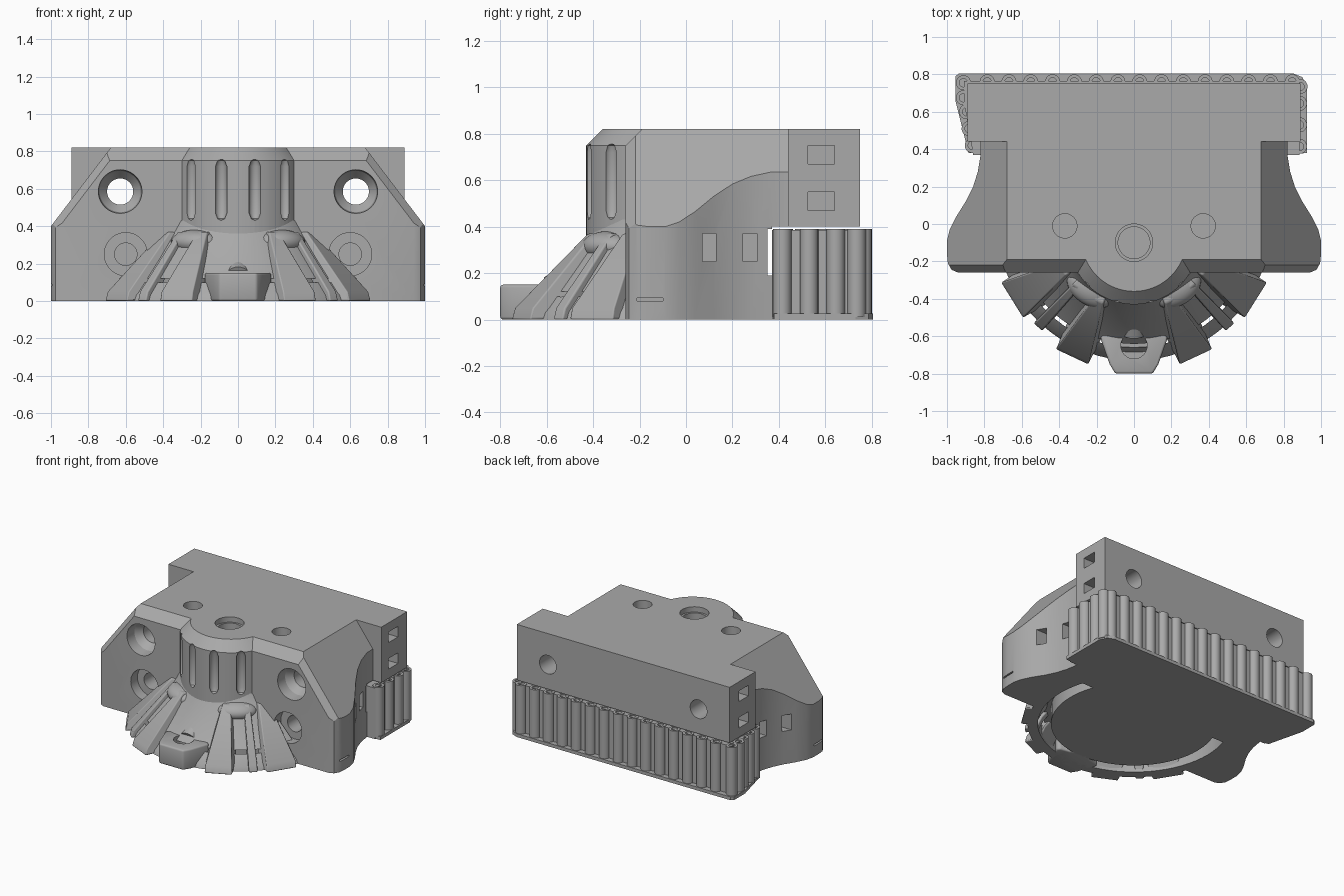
import bpy, bmesh
from math import radians, pi, sin, cos
from mathutils import Matrix, Vector

if "Cube" in bpy.data.objects:
    bpy.data.objects.remove(bpy.data.objects["Cube"])

GREY = (0.40, 0.40, 0.40, 1)
grey = bpy.data.materials.new("plain grey")
grey.use_nodes = True
grey.diffuse_color = GREY
grey.node_tree.nodes["Principled BSDF"].inputs["Base Color"].default_value = GREY


def finish(name, bm, matrix=None):
    if matrix:
        bm.transform(matrix)
    bmesh.ops.recalc_face_normals(bm, faces=bm.faces)
    mesh = bpy.data.meshes.new(name)
    bm.to_mesh(mesh)
    bm.free()
    mesh.materials.append(grey)
    ob = bpy.data.objects.new(name, mesh)
    bpy.context.collection.objects.link(ob)
    return ob


def prism_bm(outline, z0, z1):
    bm = bmesh.new()
    face = bm.faces.new([bm.verts.new((x, y, z0)) for x, y in outline])
    top = bmesh.ops.extrude_face_region(bm, geom=[face])["geom"]
    bmesh.ops.translate(bm, vec=(0, 0, z1 - z0), verts=[v for v in top if isinstance(v, bmesh.types.BMVert)])
    return bm


def prism(name, outline, z0, z1):
    return finish(name, prism_bm(outline, z0, z1))


def box(name, x0, x1, y0, y1, z0, z1):
    return prism(name, [(x0, y0), (x1, y0), (x1, y1), (x0, y1)], z0, z1)


def lathe_bm(profile, steps=48):
    bm = bmesh.new()
    vs = [bm.verts.new((r, 0, z)) for r, z in profile]
    es = [bm.edges.new(p) for p in zip(vs, vs[1:])]
    bmesh.ops.spin(bm, geom=vs + es, cent=(0, 0, 0), axis=(0, 0, 1), angle=2 * pi, steps=steps)
    bmesh.ops.remove_doubles(bm, verts=bm.verts, dist=1e-5)
    return bm


def lathe(name, profile, matrix=None, steps=48):
    return finish(name, lathe_bm(profile, steps), matrix)


def slice_off(bm, point, normal):
    cut = bmesh.ops.bisect_plane(bm, geom=bm.verts[:] + bm.edges[:] + bm.faces[:],
                                 plane_co=point, plane_no=normal, clear_outer=True)
    edges = [e for e in cut["geom_cut"] if isinstance(e, bmesh.types.BMEdge)]
    bmesh.ops.holes_fill(bm, edges=edges)


def boolean(ob, others, operation):
    bpy.context.view_layer.objects.active = ob
    for other in others:
        mod = ob.modifiers.new("join", "BOOLEAN")
        mod.operation, mod.solver, mod.object = operation, "EXACT", other
        bpy.ops.object.modifier_apply(modifier=mod.name)
        bpy.data.objects.remove(other)


def smooth(ob, angle=32):
    bpy.ops.object.select_all(action="DESELECT")
    ob.select_set(True)
    bpy.context.view_layer.objects.active = ob
    bpy.ops.object.shade_smooth_by_angle(angle=radians(angle))


def bevel(ob, width):
    mod = ob.modifiers.new("soft edges", "BEVEL")
    mod.width, mod.segments, mod.limit_method = width, 3, "ANGLE"


def at(x, y, z=0):
    return Matrix.Translation((x, y, z))


# Main housing with flared wings and sloped shoulders
half = [(0.94, -0.26), (0.975, -0.245), (0.995, -0.21), (1, -0.16), (1, -0.09), (0.985, -0.03),
        (0.95, 0.04), (0.90, 0.12), (0.86, 0.20), (0.835, 0.28), (0.82, 0.37), (0.82, 0.45)]
bm = prism_bm(half + [(-x, y) for x, y in reversed(half)], 0, 0.82)
slice_off(bm, (0, -0.26, 0.75), (0, -1, 1))
for s in (1, -1):
    slice_off(bm, (s * 0.68, 0, 0.82), (s * 0.42, 0, 0.32))
    slice_off(bm, (s * 0.93, -0.26, 0.43), Vector((s * 0.795, -0.9, 0.606)).normalized())
housing = finish("housing", bm)

# Rear mounting slab and the rounded front column
slab = box("slab", -0.89, 0.89, 0.44, 0.75, 0.4, 0.82)
column = lathe("column", [(0, 0.1), (0.35, 0.1), (0.35, 0.75), (0.28, 0.82), (0, 0.82)], at(0, -0.08), 72)
boolean(housing, [slab, column], "UNION")

# Openings
face_front = Matrix.Rotation(-pi / 2, 4, "X")
cuts = [box("rear_gap", -1, 1, 0.35, 0.37, 0.19, 0.39),
        box("underside_step", -1, 1, 0.37, 0.5, -0.1, 0.4),
        lathe("top_bore", [(0, 0.45), (0.085, 0.45), (0.085, 0.78), (0.1, 0.78), (0.1, 0.9), (0, 0.9)],
              at(0, -0.1))]
for s in (1, -1):
    cuts.append(lathe("bolt_hole", [(0, 0), (0.12, 0), (0.11, 0.12), (0.07, 0.17), (0.07, 1.3), (0, 1.3)],
                      at(s * 0.63, -0.3, 0.585) @ face_front))
    cuts.append(lathe("lower_hole", [(0, 0), (0.115, 0), (0.115, 0.12), (0.06, 0.12), (0.06, 0.35), (0, 0.35)],
                      at(s * 0.6, -0.3, 0.25) @ face_front))
    cuts.append(lathe("top_hole", [(0, 0.45), (0.065, 0.45), (0.065, 0.9), (0, 0.9)], at(s * 0.37, -0.01)))
    for z in (0.47, 0.67):
        cuts.append(box("end_slot", *sorted((s * 0.8, s * 0.95)), 0.525, 0.64, z, z + 0.08))
    for y, depth in ((0.07, 0.80), (0.245, 0.77)):
        cuts.append(box("side_slot", *sorted((s * depth, s * 1.05)), y, y + 0.06, 0.25, 0.37))
    cuts.append(box("side_nick", *sorted((s * 0.97, s * 1.05)), -0.21, -0.1, 0.08, 0.092))
    for a in (15, 46):
        x, y = s * 0.35 * sin(radians(a)), -0.08 - 0.35 * cos(radians(a))
        cuts.append(lathe("flute", [(0, 0.43), (0.02, 0.44), (0.032, 0.47), (0.032, 0.72), (0.02, 0.75),
                                    (0, 0.76)], at(x, y), 20))


def air_groove():
    # Curved slot on the underside
    bm = lathe_bm([(0.57, -0.05), (0.66, -0.05), (0.66, 0.12), (0.57, 0.12), (0.57, -0.05)], 72)
    slice_off(bm, (0, 0.2, 0), (0, 1, 0))
    return finish("air_groove", bm)


boolean(housing, cuts + [air_groove()], "DIFFERENCE")
smooth(housing)

# Conical skirt in front
bm = lathe_bm([(0, 0), (0.73, 0), (0.72, 0.03), (0.43, 0.36), (0.4, 0.43), (0, 0.43)], 96)
slice_off(bm, (0, -0.2, 0), (0, 1, 0))
skirt = finish("skirt", bm)
boolean(skirt, [air_groove()], "DIFFERENCE")
smooth(skirt)

# Ribs fanning down the skirt
for s in (1, -1):
    for angle, wide, narrow, reach in ((25, 0.095, 0.03, 0.785), (43, 0.03, 0.02, 0.755), (58, 0.11, 0.04, 0.77)):
        bm = bmesh.new()
        rings = []
        for k, w in ((-1, wide), (1, wide)):
            pts = [(0.67, 0, wide), (reach, 0, wide), (reach - 0.015, 0.05, wide),
                   (0.455, 0.37, narrow), (0.39, 0.37, narrow), (0.63, 0.08, wide)]
            rings.append([bm.verts.new((k * w, -r, z)) for r, z, w in pts])
            bm.faces.new(rings[-1])
        for i in range(6):
            j = (i + 1) % 6
            bm.faces.new((rings[0][i], rings[0][j], rings[1][j], rings[1][i]))
        rib = finish("rib", bm, Matrix.Rotation(s * radians(angle), 4, "Z"))
        bevel(rib, 0.008)
        smooth(rib)

    # Rounded knob at the top of the skirt
    bm = bmesh.new()
    bmesh.ops.create_uvsphere(bm, u_segments=32, v_segments=16, radius=1)
    knob = finish("knob", bm, at(s * 0.23, -0.34, 0.315) @ Matrix.Rotation(s * radians(33), 4, "Z")
                  @ Matrix.Diagonal((0.14, 0.095, 0.065, 1)))
    smooth(knob, 60)

# Front nose with a screw socket
right = [(0.10, -0.80), (0.13, -0.75), (0.18, -0.61), (0.165, -0.59), (0.09, -0.575), (0.05, -0.54)]
nose = prism("nose", right + [(-x, y) for x, y in reversed(right)], 0, 0.15)
bevel(nose, 0.018)
bpy.context.view_layer.objects.active = nose
bpy.ops.object.modifier_apply(modifier="soft edges")
boolean(nose, [lathe("socket", [(0, 0.07), (0.07, 0.07), (0.07, 0.3), (0, 0.3)], at(0, -0.65))], "DIFFERENCE")
smooth(nose)

# Round stem linking the nose to the skirt
stem = lathe("stem", [(0, 0), (0.07, 0), (0.07, 0.22), (0, 0.22)],
             at(0, -0.58, 0.12) @ Matrix.Rotation(radians(-62), 4, "X"))
smooth(stem)

# Rear base flange and core block
flange = prism("rear_flange", [(-0.81, 0.3), (-0.81, 0.38), (-0.885, 0.38), (-0.955, 0.66), (-0.955, 0.79),
                               (-0.935, 0.805), (0.85, 0.805), (0.90, 0.785), (0.925, 0.73), (0.925, 0.38),
                               (0.82, 0.37), (0.82, 0.3)], 0, 0.025)
core = prism("rear_core", [(-0.86, 0.37), (-0.91, 0.66), (-0.91, 0.765), (0.86, 0.765), (0.885, 0.72),
                           (0.885, 0.37)], 0, 0.385)
bridge = box("rear_bridge", -0.82, 0.82, 0.34, 0.38, 0, 0.19)

# Upright tubes around the core
spots = [(-0.785 + 0.1165 * i, 0.76) for i in range(15)]
spots += [(0.885, y) for y in (0.415, 0.53, 0.645)] + [(0.888, 0.735)]
spots += [(-0.865, 0.42), (-0.882, 0.51), (-0.895, 0.60), (-0.912, 0.675), (-0.912, 0.755)]
for x, y in spots:
    tube = lathe("upright_tube", [(0, 0.01), (0.04, 0.01), (0.04, 0.39), (0.022, 0.39), (0.022, 0.36), (0, 0.36)],
                 at(x, y), 20)
    smooth(tube)
